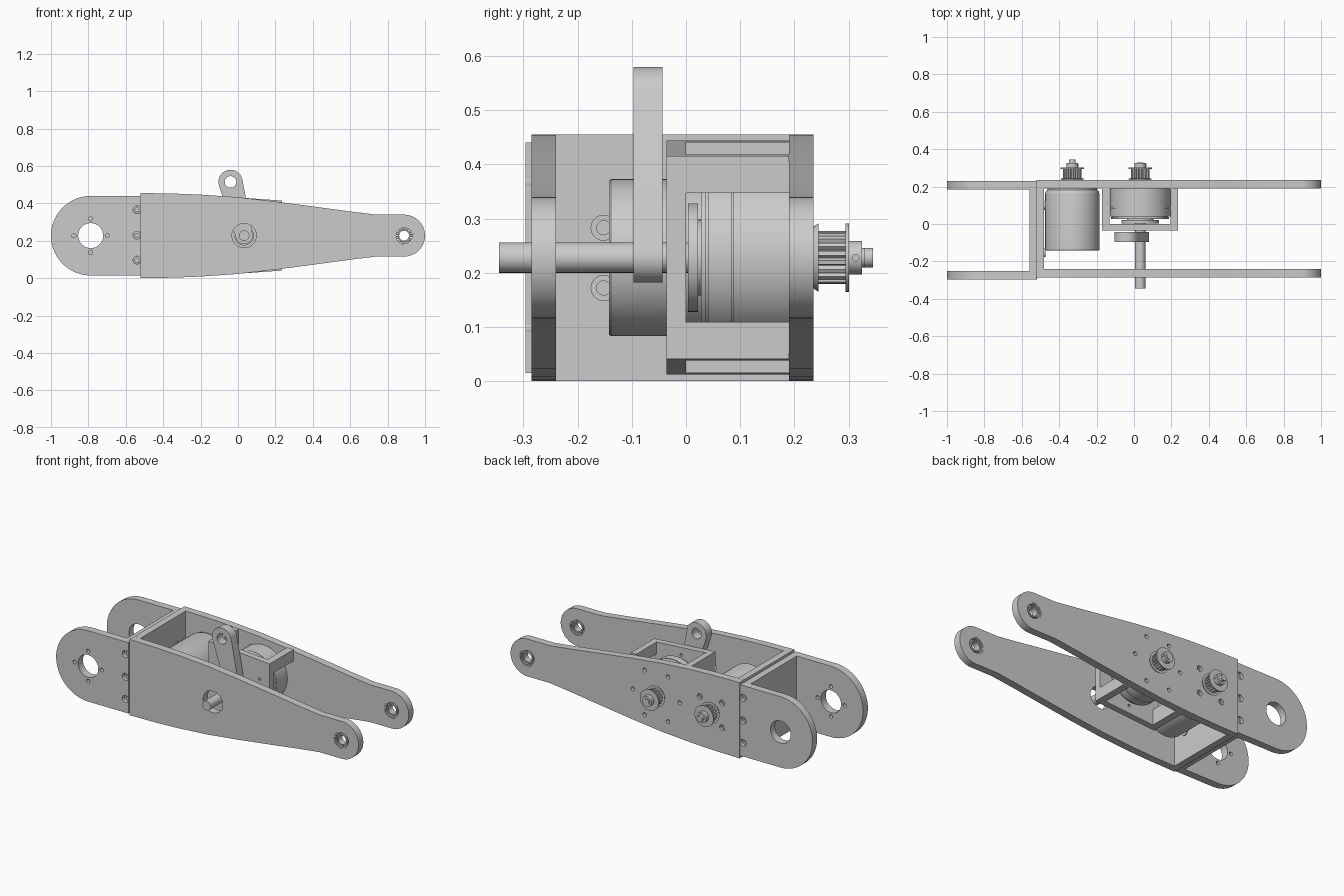
import bpy, bmesh
from math import sin, cos, pi, radians, atan2, acos, hypot

if "Cube" in bpy.data.objects:
    bpy.data.objects.remove(bpy.data.objects["Cube"])

ZC = 0.228            # height of the arm's centre line
DRIVE_X, MOTOR_X = 0.033, -0.33


def arc(cx, cz, r, a0, a1, n=24):
    return [(cx + r * cos(radians(a0 + (a1 - a0) * i / n)),
             cz + r * sin(radians(a0 + (a1 - a0) * i / n))) for i in range(n + 1)]


def circle(cx, cz, r, n=32):
    return arc(cx, cz, r, 0, 360, n)[:-1]


def ring_of(cx, cz, r, count, start=0):
    return [(cx + r * cos(radians(start) + 2 * pi * i / count),
             cz + r * sin(radians(start) + 2 * pi * i / count)) for i in range(count)]


def add_mesh(name, bm):
    bmesh.ops.remove_doubles(bm, verts=bm.verts, dist=1e-5)
    bmesh.ops.recalc_face_normals(bm, faces=bm.faces)
    me = bpy.data.meshes.new(name)
    bm.to_mesh(me)
    bm.free()
    ob = bpy.data.objects.new(name, me)
    bpy.context.collection.objects.link(ob)
    return ob


def plate(name, loops, y0, y1):
    """Extrude an x-z outline (first loop) with holes (other loops) from y0 to y1."""
    cu = bpy.data.curves.new(name, 'CURVE')
    cu.dimensions, cu.fill_mode, cu.extrude = '2D', 'BOTH', (y1 - y0) / 2
    for loop in loops:
        sp = cu.splines.new('POLY')
        sp.points.add(len(loop) - 1)
        for p, (x, z) in zip(sp.points, loop):
            p.co = (x, z, 0, 1)
        sp.use_cyclic_u = True
    tmp = bpy.data.objects.new(name + "_outline", cu)
    bpy.context.collection.objects.link(tmp)
    bpy.context.view_layer.update()
    me = bpy.data.meshes.new_from_object(tmp.evaluated_get(bpy.context.evaluated_depsgraph_get()))
    bm = bmesh.new()
    bm.from_mesh(me)
    bpy.data.objects.remove(tmp)
    bpy.data.curves.remove(cu)
    bpy.data.meshes.remove(me)
    for v in bm.verts:
        v.co = (v.co.x, (y0 + y1) / 2 - v.co.z, v.co.y)
    return add_mesh(name, bm)


def lathe(name, prof, cx, cz=ZC, n=48):
    """Revolve (radius, y) points about an axis along y."""
    bm = bmesh.new()
    rows = [[bm.verts.new((cx + r * cos(2 * pi * i / n), y, cz + r * sin(2 * pi * i / n)))
             for i in range(n)] if r > 0 else [bm.verts.new((cx, y, cz))] for r, y in prof]
    for a, b in zip(rows, rows[1:]):
        for i in range(n):
            quad = [a[i % len(a)], a[(i + 1) % len(a)], b[(i + 1) % len(b)], b[i % len(b)]]
            bm.faces.new(list(dict.fromkeys(quad)))
    return add_mesh(name, bm)


def box(name, x0, x1, y0, y1, z0, z1):
    return plate(name, [[(x0, z0), (x1, z0), (x1, z1), (x0, z1)]], y0, y1)


def screw(name, x, z, y, out, r):
    """Recessed socket screw whose face looks towards y * out."""
    lathe(name, [(0, y - out * .02), (r, y - out * .02), (r, y), (r * .5, y),
                 (r * .5, y - out * .012), (0, y - out * .012)], x, z, 16)


# tapered side plates
half = [(-0.52, .2275), (-0.35, .225), (-0.2, .219), (0, .205), (.2, .182),
        (.4, .156), (.6, .129), (.74, .112)]
outline = ([(x, ZC - h) for x, h in half] + arc(.888, ZC, .112, -90, 90)
           + [(x, ZC + h) for x, h in reversed(half)])
pivot = circle(.888, ZC, .05)
drive_bolts = ring_of(DRIVE_X, ZC, .155, 6)
motor_bolts = ring_of(MOTOR_X, ZC, .105, 4, 45)
plate("front_side_plate", [outline, pivot, circle(DRIVE_X, ZC, .065)], -.285, -.24)
plate("back_side_plate", [outline, pivot] + [circle(x, z, .012, 16) for x, z in drive_bolts]
      + [circle(x, z, .017, 16) for x, z in motor_bolts], .19, .235)
for x, z in motor_bolts:
    screw("motor_screw", x, z, .22, 1, .0165)
for x, z in drive_bolts:
    screw("bracket_screw", x, z, .215, 1, .0115)

# cross web joining the side plates, with its screw heads
box("arm_web", -.52, -.48, -.24, .19, .0005, .4555)
for y in (-.152, .1):
    for z in (.172, .283):
        s = lathe("web_screw", [(0, 0), (.024, 0), (.024, .006), (.013, .006), (.013, .002), (0, .002)],
                  0, 0, 20)
        s.rotation_euler = (0, 0, -pi / 2)
        s.location = (-.48, y, z)

# rear fork
ear = [(-.52, .015), (-.52, .44)] + arc(-.7875, .2275, .2125, 90, 270, 36)
screw_z = (.097, .23, .367)
bolt_holes = [circle(-.54, z, .021, 20) for z in screw_z]
plate("front_fork_ear", [ear, circle(-.7875, ZC, .067)] + bolt_holes
      + [circle(x, z, .011, 16) for x, z in ring_of(-.7875, ZC, .09, 4)], -.296, -.25)
plate("back_fork_ear", [ear, circle(-.7875, ZC, .067)] + bolt_holes, .185, .229)
box("fork_web", -.56, -.52, -.25, .185, .015, .44)
for z in screw_z:
    screw("fork_screw", -.54, z, -.275, -1, .0205)
    screw("fork_screw", -.54, z, .21, 1, .0205)

# pivot bearings
for side, y0, y1 in (("front", -.285, -.24), ("back", .19, .235)):
    a, b = y0 + .003, y1 - .003
    for part, ri, ro in (("outer", .042, .05), ("inner", .026, .034)):
        lathe(f"{side}_bearing_{part}_race", [(ri, a), (ro, a), (ro, b), (ri, b), (ri, a)], .888)
    for x, z in ring_of(.888, ZC, .038, 11):
        bm = bmesh.new()
        bmesh.ops.create_icosphere(bm, subdivisions=2, radius=.0085)
        add_mesh(f"{side}_bearing_ball", bm).location = (x, (a + b) / 2, z)

# motor
lathe("motor_body", [(0, -.142), (.142, -.142), (.145, -.138), (.145, .16), (.142, .172),
                     (.133, .182), (.133, .19), (0, .19)], MOTOR_X, n=64)

# drive bracket: tapered face plate with four standing bars
face = [(-.17, .012), (.235, .041), (.235, .415), (-.17, .444)]
plate("bracket_face", [face, circle(DRIVE_X, ZC, .05)]
      + [circle(x, z, .008, 12) for x, z in ring_of(DRIVE_X, ZC, .155, 6, 30)], -.036, 0)
for side in (1, -1):
    for x0, x1, h0, h1 in ((-.17, -.13, .216, .213), (.195, .235, .19, .187)):
        quad = [(x0, ZC + side * .119), (x1, ZC + side * .119),
                (x1, ZC + side * h1), (x0, ZC + side * h0)]
        plate("bracket_bar", [quad], 0, .19)

# reduction drive
lathe("reduction_drive", [(0, .004), (.1, .004), (.1, .022), (.07, .022), (.07, .028), (.155, .028),
                          (.155, .037), (.15, .037), (.15, .041), (.1625, .041), (.1625, .084),
                          (.158, .084), (.158, .088), (.1615, .088), (.1615, .19), (0, .19)],
      DRIVE_X, n=72)
lathe("output_shaft", [(0, -.345), (.028, -.345), (.028, .004), (0, .004)], DRIVE_X)

# crank lever on the output shaft
tx, tz, tr, br = -.04, .515, .065, .046
dx, dz = tx - DRIVE_X, tz - ZC
axis = atan2(dz, dx) * 180 / pi
spread = acos((br - tr) / hypot(dx, dz)) * 180 / pi
lever = (arc(tx, tz, tr, axis - 180 + spread, axis + 180 - spread)
         + arc(DRIVE_X, ZC, br, axis + 180 - spread, axis + 180 + spread))
plate("crank_lever", [lever, circle(tx, tz, .031), circle(DRIVE_X, ZC, .028)], -.097, -.043)

# toothed pulleys
for name, cx in (("motor", MOTOR_X), ("drive", DRIVE_X)):
    teeth = []
    for i in range(18):
        for f, r in ((0, .041), (.25, .049), (.7, .049), (.95, .041)):
            t = 2 * pi * (i + f) / 18
            teeth.append((cx + r * cos(t), ZC + r * sin(t)))
    plate(name + "_pulley_teeth", [teeth], .244, .294)
    lathe(name + "_pulley_base_flange", [(0, .235), (.057, .235), (.063, .244), (0, .244)], cx)
    lathe(name + "_pulley_hub_flange", [(0, .294), (.063, .294), (.063, .301), (.031, .301),
                                        (.031, .325), (0, .325)], cx)
    end = .345 if name == "motor" else .33
    lathe(name + "_pulley_shaft", [(0, .32), (.018, .32), (.018, end), (0, end)], cx)
    s = lathe(name + "_set_screw", [(0, 0), (.007, 0), (.007, .005), (0, .005)], 0, 0, 12)
    s.rotation_euler = (0, 0, -pi / 2)
    s.location = (cx + .029, .313, ZC)

bpy.ops.object.select_all(action='SELECT')
bpy.context.view_layer.objects.active = bpy.context.selected_objects[0]
bpy.ops.object.shade_smooth_by_angle(angle=radians(30))
